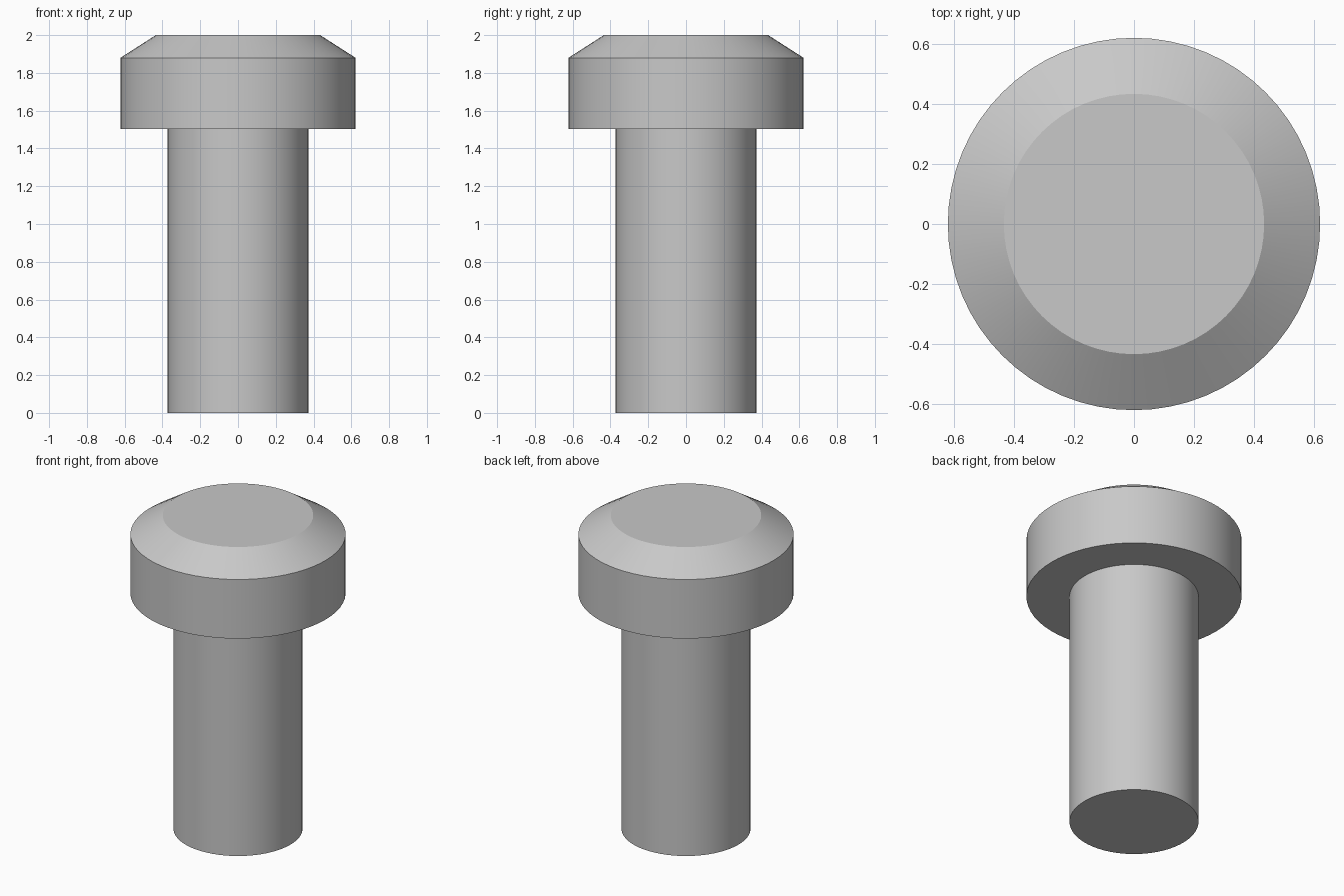
import bpy, bmesh, math

cube = bpy.data.objects.get("Cube")
if cube:
    bpy.data.objects.remove(cube, do_unlink=True)

SEGMENTS = 64
SHAFT_R, HEAD_R, TOP_R = 0.373, 0.622, 0.435
HEAD_Z, CHAMFER_Z, TOP_Z = 1.503, 1.88, 2.0

# Plain grey metal
metal = bpy.data.materials.new("grey metal")
metal.use_nodes = True
grey = (0.58, 0.58, 0.58, 1)
metal.diffuse_color = grey
metal.node_tree.nodes["Principled BSDF"].inputs["Base Color"].default_value = grey


def lathe(name, profile, cap_start=False, cap_end=False):
    """Revolve (radius, z) points about the z axis, with optional flat caps."""
    bm = bmesh.new()
    rings = []
    for r, z in profile:
        angles = [2 * math.pi * i / SEGMENTS for i in range(SEGMENTS)]
        rings.append([bm.verts.new((r * math.cos(a), r * math.sin(a), z)) for a in angles])
    for low, high in zip(rings, rings[1:]):
        for i in range(SEGMENTS):
            j = (i + 1) % SEGMENTS
            bm.faces.new((low[i], low[j], high[j], high[i]))
    if cap_start:
        bm.faces.new(rings[0][::-1])
    if cap_end:
        bm.faces.new(rings[-1])
    mesh = bpy.data.meshes.new(name)
    bm.to_mesh(mesh)
    bm.free()
    mesh.materials.append(metal)
    obj = bpy.data.objects.new(name, mesh)
    bpy.context.collection.objects.link(obj)
    bpy.ops.object.select_all(action='DESELECT')
    obj.select_set(True)
    bpy.context.view_layer.objects.active = obj
    bpy.ops.object.shade_smooth_by_angle(angle=math.radians(25))
    return obj


# Straight shaft, closed at the bottom and meeting the head's underside
lathe("shaft", [(SHAFT_R, 0), (SHAFT_R, HEAD_Z)], cap_start=True)

# Head with a flat underside, straight rim, chamfer and flat top
lathe("head", [(SHAFT_R, HEAD_Z), (HEAD_R, HEAD_Z), (HEAD_R, CHAMFER_Z), (TOP_R, TOP_Z)],
      cap_end=True)
